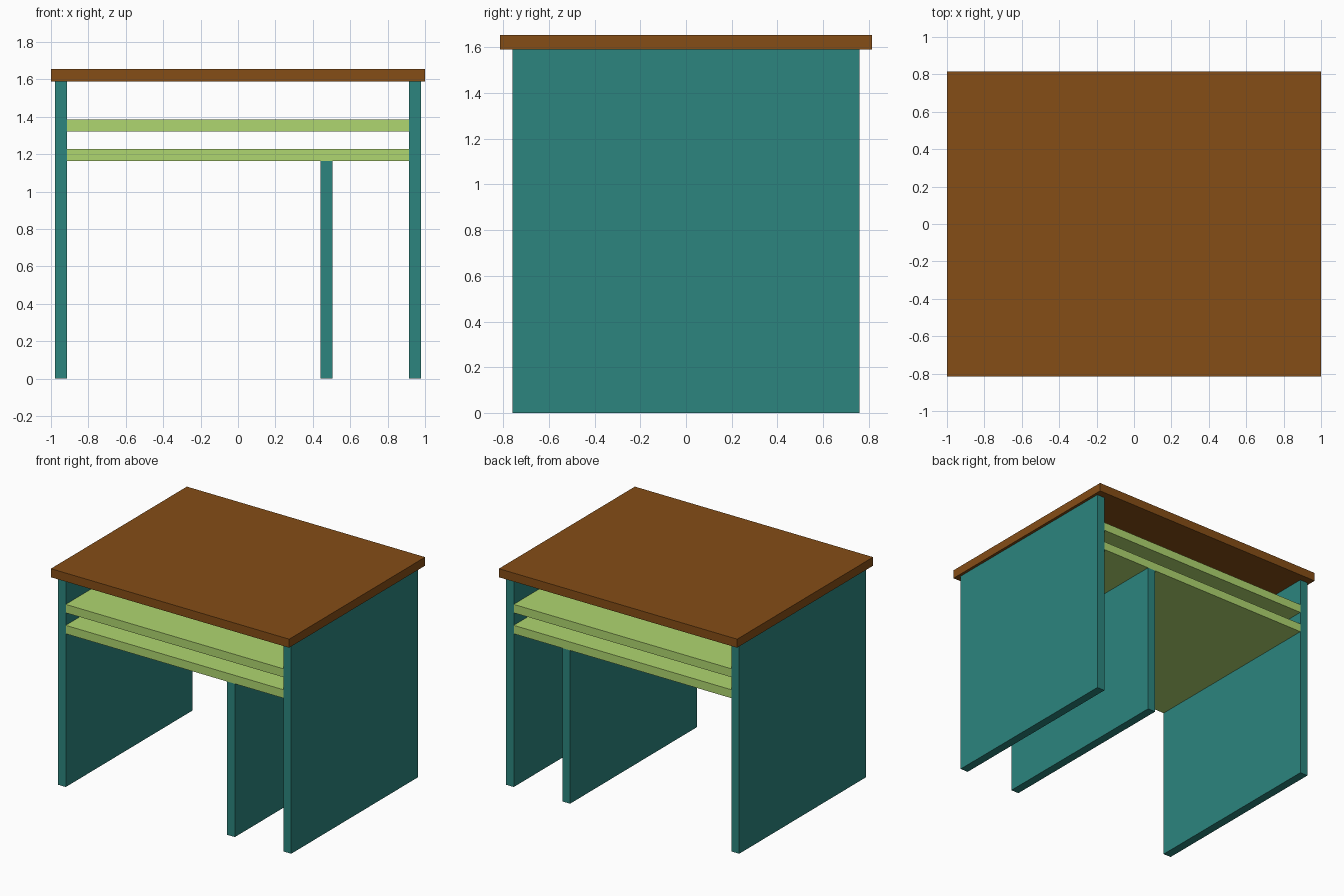
import bpy

if "Cube" in bpy.data.objects:
    bpy.data.objects.remove(bpy.data.objects["Cube"])

def material(name, color):
    m = bpy.data.materials.new(name)
    m.diffuse_color = (*color, 1)
    m.use_nodes = True
    m.node_tree.nodes["Principled BSDF"].inputs["Base Color"].default_value = m.diffuse_color
    return m

brown = material("brown", (0.235, 0.075, 0.008))
teal = material("teal", (0.025, 0.235, 0.21))
green = material("light_green", (0.43, 0.67, 0.16))

def board(name, x0, x1, depth, z0, z1, mat):
    """Box board centred on y = 0."""
    bpy.ops.mesh.primitive_cube_add(size=1, location=((x0 + x1) / 2, 0, (z0 + z1) / 2))
    o = bpy.context.object
    o.name = name
    o.scale = (x1 - x0, depth, z1 - z0)
    bpy.ops.object.transform_apply(location=False, rotation=False, scale=True)
    o.data.materials.append(mat)

TOP_Z, INNER, OUTER, DEPTH = 1.59, 0.914, 0.979, 1.52

# Overhanging table top
board("table_top", -1, 1, 1.63, TOP_Z, 1.655, brown)

# Side panels
board("left_panel", -OUTER, -INNER, DEPTH, 0, TOP_Z, teal)
board("right_panel", INNER, OUTER, DEPTH, 0, TOP_Z, teal)

# Shelves between the side panels
board("lower_shelf", -INNER, INNER, DEPTH, 1.163, 1.227, green)
board("upper_shelf", -INNER, INNER, DEPTH, 1.322, 1.386, green)

# Divider under the lower shelf
board("divider_panel", 0.441, 0.506, DEPTH, 0, 1.163, teal)
